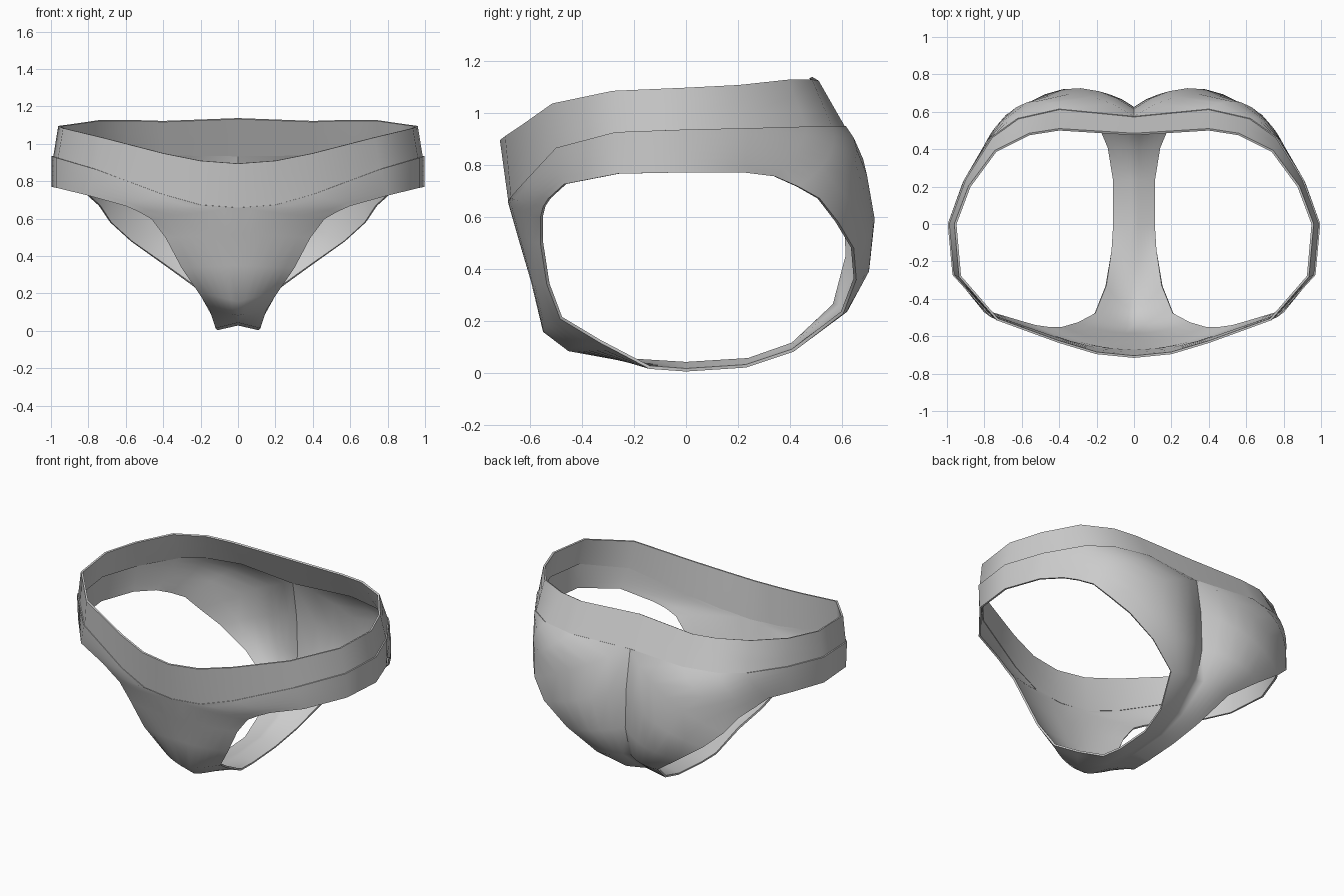
import bpy, bmesh
from mathutils import Vector

if "Cube" in bpy.data.objects:
    bpy.data.objects.remove(bpy.data.objects["Cube"])

# Outer loop of one half: crotch, front centre line, seam round the hip, back centre line
OUTER = [(0, 0, .035), (0, -.24, .05), (0, -.45, .088), (0, -.545, .16), (0, -.59, .35), (0, -.64, .52),
         (0, -.68, .66), (.2, -.67, .675), (.4, -.62, .73), (.76, -.495, .865), (.965, -.27, .925),
         (.99, 0, .935), (.9, .24, .94), (.76, .46, .945), (.62, .56, .945), (.4, .61, .945),
         (0, .57, .94), (0, .61, .7), (0, .62, .45), (0, .57, .26), (0, .41, .11), (0, .24, .05)]
# Matching points on the leg opening
LEG = [(.11, 0, .01), (.12, -.14, .02), (.15, -.33, .12), (.21, -.48, .21), (.30, -.53, .34), (.385, -.555, .5),
       (.46, -.555, .6), (.53, -.545, .64), (.6, -.525, .67), (.8, -.465, .725), (.965, -.26, .765),
       (.99, 0, .77), (.91, .22, .77), (.83, .34, .755), (.79, .43, .715), (.74, .51, .67),
       (.68, .58, .58), (.57, .64, .48), (.4, .65, .36), (.22, .6, .23), (.14, .41, .085), (.11, .23, .025)]
# Fullness (along y) halfway between the two loops
BULGE = {2: -.03, 3: -.018, 4: -.017, 5: -.022, 6: -.03, 7: -.015, 8: -.005, 13: .02, 14: .05, 15: .085,
         16: .115, 17: .095, 18: .065, 19: .03}
# Top edge of the waistband, front centre to back centre
RIM = [(0, -.71, .895), (.2, -.69, .91), (.4, -.63, .95), (.73, -.51, 1.035), (.93, -.28, 1.083),
       (.955, 0, 1.095), (.88, .2, 1.105), (.74, .39, 1.125), (.56, .48, 1.125), (.4, .505, 1.12),
       (0, .48, 1.135)]


def strip(name, a, b, steps, bulge, closed, thickness):
    """Mirrored cloth strip between two matching rows of points."""
    bm = bmesh.new()
    rows = []
    for i, (p, q) in enumerate(zip(a, b)):
        row = []
        for k in range(steps + 1):
            t = k / steps
            v = Vector(p).lerp(Vector(q), t)
            v.y += bulge.get(i, 0) * 4 * t * (1 - t)
            row.append(bm.verts.new(v))
        rows.append(row)
    n = len(rows)
    for i in range(n if closed else n - 1):
        r, s = rows[i], rows[(i + 1) % n]
        for k in range(steps):
            bm.faces.new((r[k], s[k], s[k + 1], r[k + 1]))
    bmesh.ops.recalc_face_normals(bm, faces=bm.faces)
    me = bpy.data.meshes.new(name)
    bm.to_mesh(me)
    bm.free()
    ob = bpy.data.objects.new(name, me)
    bpy.context.collection.objects.link(ob)
    mirror = ob.modifiers.new("mirror", 'MIRROR')
    mirror.use_clip = True
    solid = ob.modifiers.new("cloth", 'SOLIDIFY')
    solid.thickness = thickness
    solid.offset = 0
    # Smooth shading after the modifiers, so the cloth edges stay crisp
    bpy.ops.object.select_all(action='DESELECT')
    ob.select_set(True)
    bpy.context.view_layer.objects.active = ob
    bpy.ops.object.convert(target='MESH')
    bpy.ops.object.shade_smooth_by_angle(angle=0.8)
    return ob


# Body panel: front, hips, seat and gusset around each leg opening
strip("body_panel", OUTER, LEG, 6, BULGE, True, .012)

# Waistband, tucked slightly inside the panel at the seam
seam = [(x * .992, y * .996, z - .004) for x, y, z in OUTER[6:17]]
strip("waistband", seam, RIM, 3, {}, False, .012)
